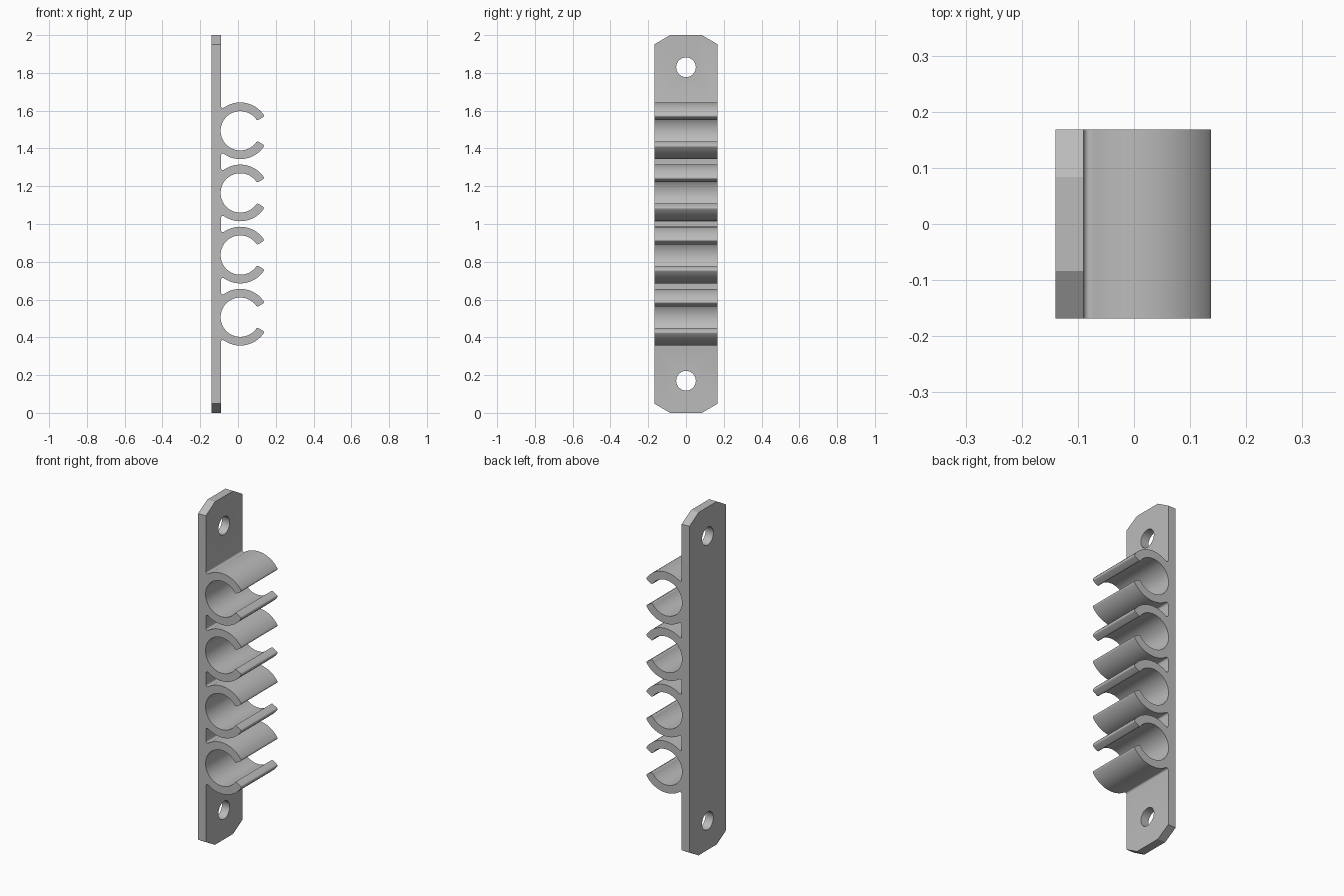
import bpy
import bmesh
from math import cos, sin, acos, asin, atan2, pi, radians, sqrt

cube = bpy.data.objects.get("Cube")
if cube:
    bpy.data.objects.remove(cube, do_unlink=True)

BACK, FACE, HALF_W, HEIGHT = -0.14, -0.09, 0.168, 2.0
CX, R_OUT, R_IN = 0.012, 0.15, 0.104
PITCH, CLIPS = 0.329, 4
FILLET, ROUND, MOUTH = 0.01, 0.009, radians(31)

grey = bpy.data.materials.new("Light Grey")
grey.use_nodes = True
grey.diffuse_color = (0.5, 0.5, 0.5, 1)
grey.node_tree.nodes["Principled BSDF"].inputs["Base Color"].default_value = (0.5, 0.5, 0.5, 1)


def arc(cx, cz, r, a, b, n):
    return [(cx + r * cos(a + (b - a) * i / n), cz + r * sin(a + (b - a) * i / n))
            for i in range(n + 1)]


def prism(name, points, axis, lo, hi):
    """Extrude a closed outline along the x or y axis."""
    bm = bmesh.new()
    place = (lambda p: (p[0], lo, p[1])) if axis == "y" else (lambda p: (lo, p[0], p[1]))
    face = bm.faces.new([bm.verts.new(place(p)) for p in points])
    out = bmesh.ops.extrude_face_region(bm, geom=[face])
    moved = [v for v in out["geom"] if isinstance(v, bmesh.types.BMVert)]
    d = hi - lo
    bmesh.ops.translate(bm, verts=moved, vec=(0, d, 0) if axis == "y" else (d, 0, 0))
    bmesh.ops.recalc_face_normals(bm, faces=bm.faces)
    mesh = bpy.data.meshes.new(name)
    bm.to_mesh(mesh)
    bm.free()
    mesh.materials.append(grey)
    obj = bpy.data.objects.new(name, mesh)
    bpy.context.collection.objects.link(obj)
    return obj


def upper_half():
    """Upper half of one clip outline, from the plate round to the bore's back."""
    # Fillet into the plate
    fx = FACE + FILLET
    fz = sqrt((R_OUT + FILLET) ** 2 - (fx - CX) ** 2)
    start = atan2(fz, fx - CX)
    pts = arc(fx, fz, FILLET, pi, start + pi, 5)
    # Outer wall to the rounded lip
    lip = MOUTH + ROUND / R_OUT
    pts += arc(CX, 0, R_OUT, start, lip, 24)[1:-1]
    for rc, a, b in ((R_OUT - ROUND, 0, -pi / 2), (R_IN + ROUND, -pi / 2, -pi)):
        for u, v in arc(0, 0, ROUND, a, b, 5):
            ang = MOUTH + (ROUND + v) / rc
            pts.append((CX + (rc + u) * cos(ang), (rc + u) * sin(ang)))
    # Bore
    return pts + arc(CX, 0, R_IN, MOUTH + ROUND / R_IN, pi, 32)[1:]


# Side profile of plate and clips, running from top to bottom
half = upper_half()
clip = half + [(x, -z) for x, z in reversed(half[:-1])]
profile = [(BACK, 0), (BACK, HEIGHT), (FACE, HEIGHT)]
for i in range(CLIPS):
    zc = HEIGHT / 2 + PITCH * ((CLIPS - 1) / 2 - i)
    profile += [(x, z + zc) for x, z in clip]
profile.append((FACE, 0))
rack = prism("clip_rack", profile, "y", -HALF_W, HALF_W)

# Chamfered plate corners
cutters = []
for sy in (-1, 1):
    for end, s in ((0, 1), (HEIGHT, -1)):
        tri = [(sy * 0.084, end), (sy * HALF_W, end + s * 0.049),
               (sy * 0.252, end + s * 0.098), (sy * 0.252, end - s * 0.1),
               (sy * 0.084, end - s * 0.1)]
        cutters.append(prism("corner_cutter", tri, "x", -0.2, 0))

# Screw holes
for z in (0.17, HEIGHT - 0.17):
    cutters.append(prism("hole_cutter", arc(0, z, 0.052, 0, 2 * pi, 40)[:-1], "x", -0.2, 0))

bpy.context.view_layer.objects.active = rack
rack.select_set(True)
for c in cutters:
    mod = rack.modifiers.new("cut", "BOOLEAN")
    mod.operation = "DIFFERENCE"
    mod.solver = "EXACT"
    mod.object = c
    bpy.ops.object.modifier_apply(modifier=mod.name)
    bpy.data.objects.remove(c, do_unlink=True)

bpy.ops.object.shade_smooth_by_angle(angle=radians(30))
